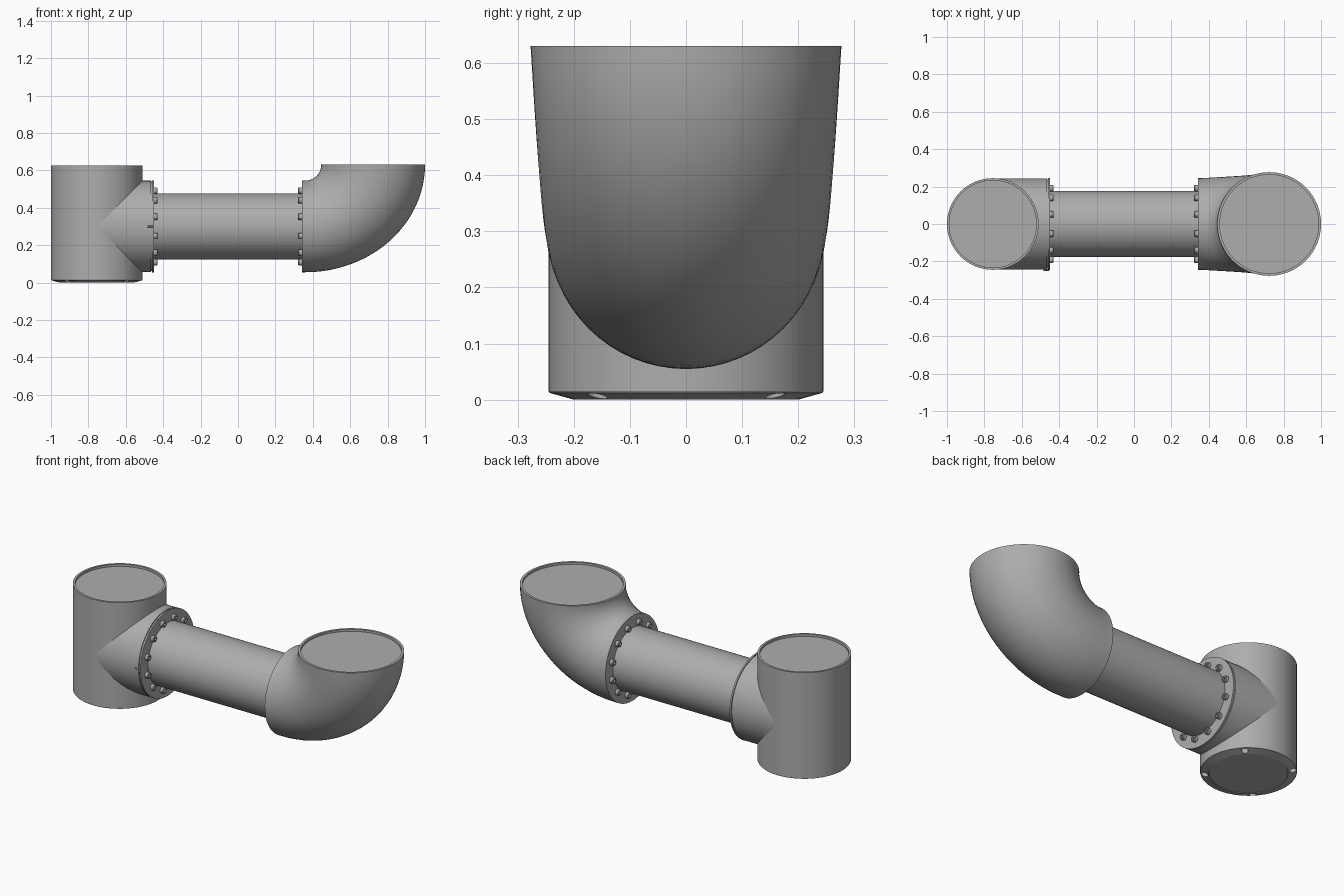
import bpy
import bmesh
from math import sin, cos, pi, radians
from mathutils import Vector

cube = bpy.data.objects.get("Cube")
if cube:
    bpy.data.objects.remove(cube)

SIDES = 64
AXIS_Z = 0.3          # height of the horizontal tube axis
COLUMN_X = -0.755
X, Y, Z = Vector((1, 0, 0)), Vector((0, 1, 0)), Vector((0, 0, 1))

grey = bpy.data.materials.new("machined grey")
grey.use_nodes = True
colour = (0.42, 0.42, 0.42, 1)
grey.diffuse_color = colour
grey.node_tree.nodes["Principled BSDF"].inputs["Base Color"].default_value = colour


def ring(centre, u, v, sides=SIDES):
    """Ellipse of points spanned by the half axes u and v."""
    return [Vector(centre) + u * cos(2 * pi * i / sides) + v * sin(2 * pi * i / sides)
            for i in range(sides)]


def loft(name, rings, sharp=12):
    """Skin a run of rings and close both ends."""
    bm = bmesh.new()
    loops = [[bm.verts.new(p) for p in r] for r in rings]
    n = len(loops[0])
    for a, b in zip(loops, loops[1:]):
        for i in range(n):
            j = (i + 1) % n
            bm.faces.new((a[i], a[j], b[j], b[i]))
    bm.faces.new(loops[0])
    bm.faces.new(loops[-1])
    bmesh.ops.recalc_face_normals(bm, faces=bm.faces)
    mesh = bpy.data.meshes.new(name)
    bm.to_mesh(mesh)
    bm.free()
    mesh.materials.append(grey)
    obj = bpy.data.objects.new(name, mesh)
    bpy.context.collection.objects.link(obj)
    smooth(obj, sharp)
    return obj


def smooth(obj, sharp):
    bpy.ops.object.select_all(action='DESELECT')
    obj.select_set(True)
    bpy.context.view_layer.objects.active = obj
    bpy.ops.object.shade_smooth_by_angle(angle=radians(sharp))


def lathe_x(name, profile, y=0, z=AXIS_Z, sides=SIDES):
    return loft(name, [ring((x, y, z), Y * r, Z * r, sides) for r, x in profile])


def lathe_z(name, profile, x=COLUMN_X, y=0, sides=SIDES):
    return loft(name, [ring((x, y, z), X * r, Y * r, sides) for r, z in profile])


# Upright column: chamfered foot, rim and recessed lid
column = lathe_z("column", [(0.198, 0.003), (0.2, 0), (0.243, 0.012), (0.245, 0.015),
                            (0.245, 0.625), (0.233, 0.625), (0.233, 0.612)])

# Screw holes in the foot chamfer
for k in range(4):
    a = radians(45 + 90 * k)
    cutter = lathe_z("screw_hole_cutter", [(0.018, -0.02), (0.018, 0.03)],
                     COLUMN_X + 0.223 * cos(a), 0.223 * sin(a), 16)
    cutter.hide_render = True
    cut = column.modifiers.new("screw hole", 'BOOLEAN')
    cut.operation = 'DIFFERENCE'
    cut.solver = 'EXACT'
    cut.object = cutter
    bpy.context.view_layer.objects.active = column
    bpy.ops.object.modifier_apply(modifier=cut.name)
    bpy.data.objects.remove(cutter)
smooth(column, 12)

# Side branch with a thin groove behind its flange
lathe_x("side_branch", [(0.2445, COLUMN_X), (0.2445, -0.464), (0.239, -0.464),
                        (0.239, -0.459), (0.2455, -0.459), (0.2455, -0.45)])
lathe_x("branch_pin", [(0.005, -0.485), (0.005, -0.455)], y=-0.245, sides=8)

# Connecting tube
lathe_x("tube", [(0.177, -0.46), (0.177, 0.36)])

# Elbow: sections sweep from the tube flange to the wider upright mouth
START, MOUTH_Z = 0.36, 0.63
sections = [ring((0.342, 0, AXIS_Z), Z * r, Y * r) for r in (0.16, 0.245)]
STEPS = 24
for k in range(STEPS + 1):
    t = pi / 2 * k / STEPS
    inner = Vector((START + 0.085 * sin(t), 0, MOUTH_Z - 0.085 * cos(t)))
    outer = Vector((START + 0.64 * sin(t), 0, MOUTH_Z - 0.575 * cos(t)))
    width = 0.245 + 0.032 * k / STEPS
    sections.append(ring((inner + outer) / 2, (inner - outer) / 2, Y * width))
mouth = (START + 0.3625, 0, MOUTH_Z)
for depth in (0, 0.012):
    sections.append(ring(Vector(mouth) - Z * depth, X * -0.264, Y * 0.264))
loft("elbow", sections, 30)

# Bolt circles on both flanges
for side, face, out in (("branch", -0.45, 1), ("elbow", 0.342, -1)):
    for k in range(12):
        a = radians(15 + 30 * k)
        lathe_x(side + "_flange_bolt",
                [(0.017, face - 0.005 * out), (0.017, face + 0.016 * out),
                 (0.014, face + 0.02 * out), (0.008, face + 0.02 * out),
                 (0.008, face + 0.01 * out)],
                0.198 * cos(a), AXIS_Z + 0.198 * sin(a), 16)
